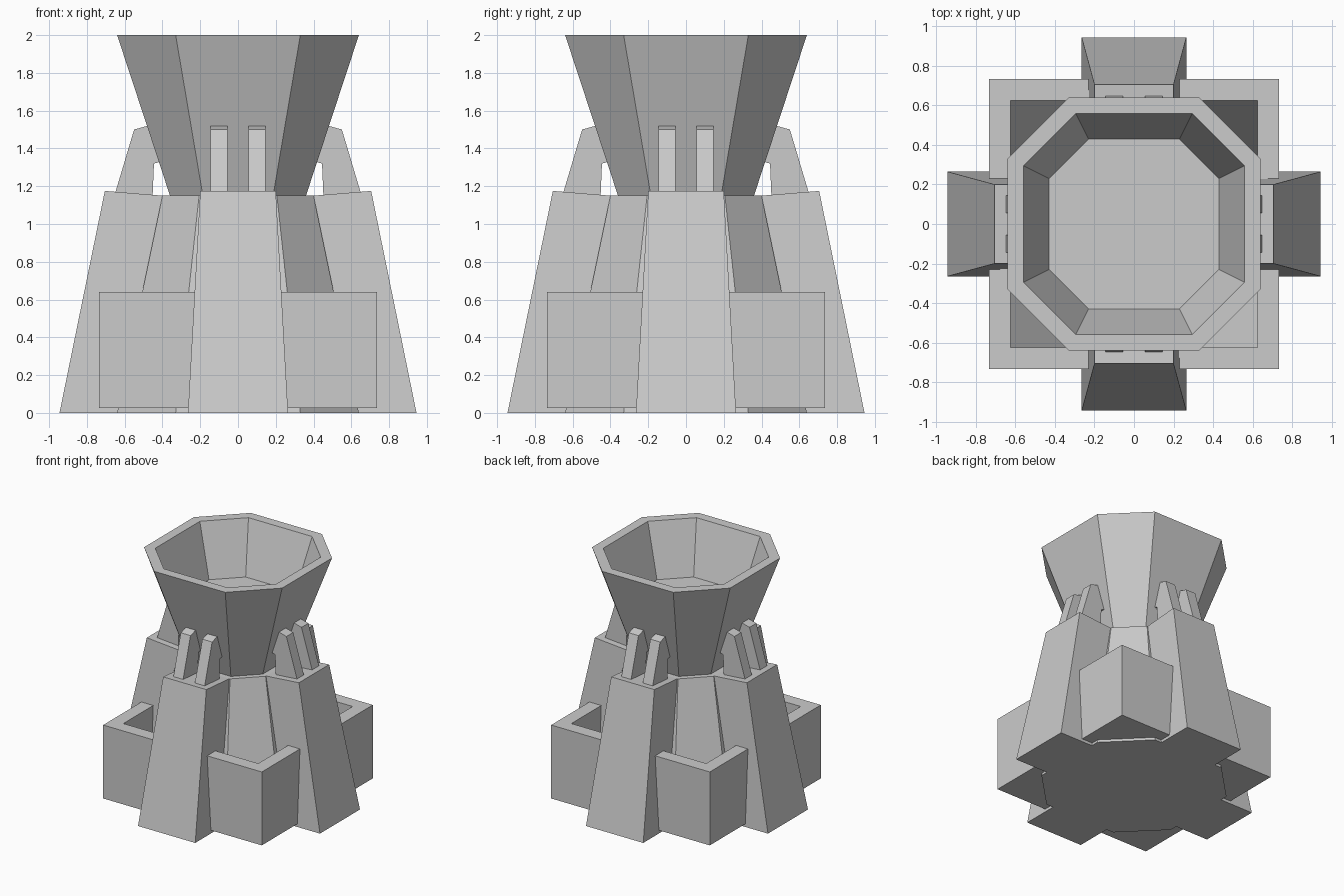
import bpy, bmesh, math
from mathutils import Matrix

if "Cube" in bpy.data.objects:
    bpy.data.objects.remove(bpy.data.objects["Cube"])


def finish(name, bm, quarter=0):
    """Turn a bmesh into an object, rotated by a number of quarter turns."""
    bmesh.ops.rotate(bm, verts=bm.verts, cent=(0, 0, 0),
                     matrix=Matrix.Rotation(quarter * math.pi / 2, 3, 'Z'))
    bmesh.ops.recalc_face_normals(bm, faces=bm.faces)
    mesh = bpy.data.meshes.new(name)
    bm.to_mesh(mesh)
    bm.free()
    ob = bpy.data.objects.new(name, mesh)
    bpy.context.collection.objects.link(ob)
    return ob


def loft(name, rings, quarter=0):
    """Closed solid through a stack of rings with equal point counts."""
    bm = bmesh.new()
    loops = [[bm.verts.new(p) for p in r] for r in rings]
    n = len(loops[0])
    for a, b in zip(loops, loops[1:]):
        for i in range(n):
            j = (i + 1) % n
            bm.faces.new((a[i], a[j], b[j], b[i]))
    bm.faces.new(loops[0][::-1])
    bm.faces.new(loops[-1])
    return finish(name, bm, quarter)


def octagon(a, h, z):
    """Square of half-width a with its corners cut, flat sides of half-length h."""
    pts = [(h, -a), (a, -h), (a, h), (h, a), (-h, a), (-a, h), (-a, -h), (-h, -a)]
    return [(x, y, z) for x, y in pts]


# tapering lower body and flared hollow funnel
loft("lower_body", [octagon(0.64, 0.33, 0), octagon(0.40, 0.206, 1.15)])
loft("funnel", [octagon(0.36, 0.186, 1.15), octagon(0.64, 0.33, 2.0),
                octagon(0.56, 0.295, 2.0), octagon(0.43, 0.23, 1.57)])

fin_profile = [(-0.65, 1.165), (-0.55, 1.50), (-0.46, 1.525),
               (-0.41, 1.33), (-0.445, 1.32), (-0.452, 1.15)]
wall_plan = [(0.2, 0.735), (0.735, 0.735), (0.735, 0.2),
             (0.625, 0.2), (0.625, 0.625), (0.2, 0.625)]

for q in range(4):
    # sloping buttress on each side
    loft(f"buttress_{q}", [
        [(-0.265, -0.945, 0), (0.265, -0.945, 0), (0.265, -0.40, 0), (-0.265, -0.40, 0)],
        [(-0.20, -0.705, 1.175), (0.20, -0.705, 1.175), (0.20, -0.40, 1.15), (-0.20, -0.40, 1.15)],
    ], q)

    # pair of support fins between buttress and funnel
    for x in (-0.10, 0.10):
        loft(f"support_fin_{q}", [[(x + d, y, z) for y, z in fin_profile]
                                  for d in (-0.045, 0.045)], q)

    # corner box wall
    loft(f"corner_wall_{q}", [[(x, y, z) for x, y in wall_plan] for z in (0.025, 0.64)], q)

    # sloping floor inside the corner box
    bm = bmesh.new()
    for p in [(0.625, 0.625, 0.60), (0.625, 0.625, 0.025),
              (0.625, 0.32, 0.025), (0.32, 0.625, 0.025)]:
        bm.verts.new(p)
    bmesh.ops.convex_hull(bm, input=bm.verts)
    finish(f"corner_floor_{q}", bm, q)
